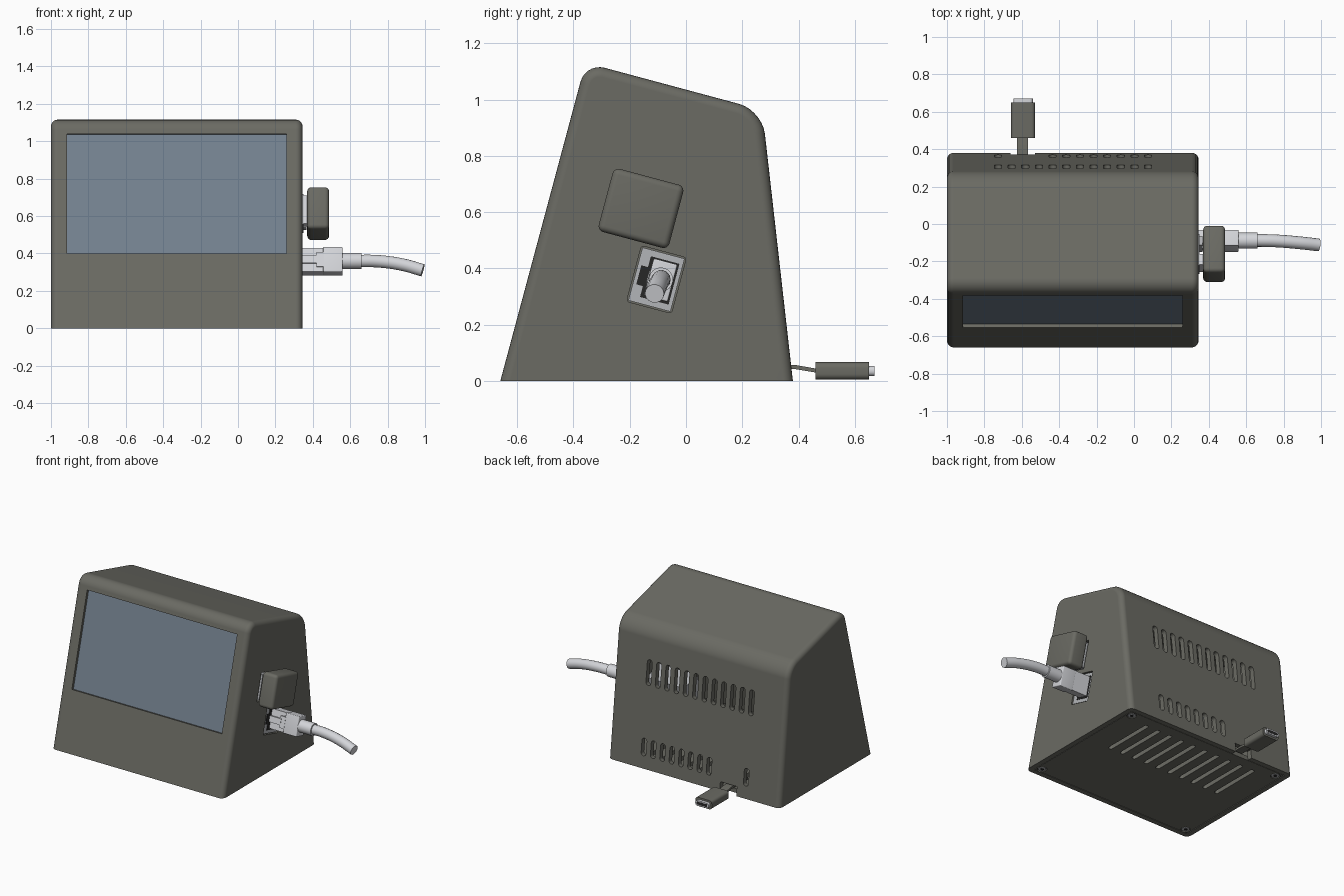
import bpy, bmesh
from math import radians, sin, cos
from mathutils import Matrix, Vector

if "Cube" in bpy.data.objects:
    bpy.data.objects.remove(bpy.data.objects["Cube"])

TILT = radians(-15)      # lean of the screen and the boards behind it
BACK = radians(6.5)      # lean of the back wall


def material(name, rgb):
    m = bpy.data.materials.new(name)
    m.use_nodes = True
    m.diffuse_color = (*rgb, 1)
    m.node_tree.nodes["Principled BSDF"].inputs["Base Color"].default_value = (*rgb, 1)
    return m


CASE = material("warm grey case", (0.145, 0.145, 0.125))
GLASS = material("blue grey screen", (0.175, 0.22, 0.275))
PALE = material("pale grey plastic", (0.66, 0.67, 0.70))
METAL = material("port metal", (0.45, 0.46, 0.48))
DARK = material("dark opening", (0.02, 0.02, 0.02))


def finish(bm, name, mat, smooth=True):
    bmesh.ops.recalc_face_normals(bm, faces=bm.faces)
    me = bpy.data.meshes.new(name)
    bm.to_mesh(me)
    bm.free()
    ob = bpy.data.objects.new(name, me)
    bpy.context.collection.objects.link(ob)
    me.materials.append(mat)
    if smooth:
        shade(ob)
    return ob


def shade(ob):
    bpy.ops.object.select_all(action='DESELECT')
    ob.select_set(True)
    bpy.context.view_layer.objects.active = ob
    bpy.ops.object.shade_smooth_by_angle(angle=radians(30))


def round_edges(bm, edges, r, segments=5):
    bmesh.ops.bevel(bm, geom=edges, offset=r, segments=segments, profile=0.5,
                    affect='EDGES', clamp_overlap=False)


def block(name, x0, x1, yz, size, mat=CASE, tilt=0.0, axis=None, r=0.0):
    """Box from x0 to x1, rounded along one axis (0, 1, 2) or on all edges."""
    bm = bmesh.new()
    bmesh.ops.create_cube(bm, size=1)
    bmesh.ops.scale(bm, vec=(x1 - x0, *size), verts=bm.verts)
    if r:
        edges = [e for e in bm.edges if axis is None or
                 abs((e.verts[0].co - e.verts[1].co).normalized()[axis]) > 0.9]
        round_edges(bm, edges, r)
    bm.transform(Matrix.Translation(((x0 + x1) / 2, *yz)) @ Matrix.Rotation(tilt, 4, 'X'))
    return finish(bm, name, mat)


def rod(name, r, depth, pos, mat, along_x=False, sides=24):
    bm = bmesh.new()
    bmesh.ops.create_cone(bm, cap_ends=True, segments=sides, radius1=r, radius2=r, depth=depth)
    turn = Matrix.Rotation(radians(90 if along_x else 0), 4, 'Y')
    bm.transform(Matrix.Translation(pos) @ turn)
    return finish(bm, name, mat)


def prism(name, x0, x1, outline, mat, corner_r=None, side_r=0):
    """Side outline pushed along x; corner_r rounds chosen corners by index."""
    bm = bmesh.new()
    ends = [[bm.verts.new((x, y, z)) for y, z in outline] for x in (x0, x1)]
    for end in ends:
        bm.faces.new(end)
    n = len(outline)
    for i in range(n):
        j = (i + 1) % n
        bm.faces.new((ends[0][i], ends[0][j], ends[1][j], ends[1][i]))
    bmesh.ops.recalc_face_normals(bm, faces=bm.faces)
    for i, r in (corner_r or {}).items():
        y, z = outline[i]
        edges = [e for e in bm.edges
                 if all((v.co.yz - Vector((y, z))).length < 1e-4 for v in e.verts)]
        round_edges(bm, edges, r, 7)
    if side_r:
        bm.normal_update()
        caps = {e for f in bm.faces if abs(f.normal.x) > 0.99 for e in f.edges}
        round_edges(bm, [e for e in caps if max(v.co.z for v in e.verts) > 1e-4], side_r)
    return finish(bm, name, mat)


def cut(target, cutter):
    cutter.hide_render = True
    mod = target.modifiers.new("cut", 'BOOLEAN')
    mod.operation, mod.solver, mod.object = 'DIFFERENCE', 'EXACT', cutter
    bpy.context.view_layer.objects.active = target
    bpy.ops.object.modifier_apply(modifier=mod.name)
    bpy.data.objects.remove(cutter)


def shift(yz, u, v=0.0):
    """Move a side position by u away from the screen and v up along it."""
    return (yz[0] + u * cos(TILT) - v * sin(TILT), yz[1] + u * sin(TILT) + v * cos(TILT))


# Hollow wedge case
case = prism("case", -1, 0.345, [(-0.66, 0), (-0.357, 1.131), (0.271, 0.9625), (0.38, 0)],
             CASE, {1: 0.07, 2: 0.085}, 0.035)
cut(case, prism("cavity", -0.965, 0.31,
                [(-0.651, -0.1), (-0.332, 1.088), (0.239, 0.935), (0.356, -0.1)],
                CASE, {1: 0.03, 2: 0.05}))

# Screen window, with the panel set just behind it
window = (-0.467, 0.72)
cut(case, block("window", -0.915, 0.26, window, (0.2, 0.662), tilt=TILT))
block("screen", -0.93, 0.275, shift(window, 0.028), (0.02, 0.69), GLASS, TILT)

# Back vents: a full upper row, and a lower row with a gap above the cable
STEP = 0.0729
for z, height, columns in ((0.65, 0.175, range(12)), (0.145, 0.12, [0, *range(4, 12)])):
    for i in columns:
        x = -0.727 + i * STEP
        cut(case, block("vent", x - 0.019, x + 0.019, (0.38 - 0.1136 * z, z),
                        (0.14, height), tilt=BACK, axis=1, r=0.0185))
cut(case, block("cable_notch", -0.66, -0.53, (0.38, 0.02), (0.12, 0.09)))

# Side openings for the two ports
usb, net = (-0.16, 0.613), (-0.105, 0.36)
cut(case, block("usb_opening", 0.25, 0.4, usb, (0.2, 0.195), tilt=TILT))
cut(case, block("network_opening", 0.25, 0.4, net, (0.165, 0.205), tilt=TILT, axis=0, r=0.01))
shade(case)
case.modifiers.new("even_shading", 'WEIGHTED_NORMAL').keep_sharp = True

# Base plate with long slits and four corner screws
base = block("base_plate", -0.961, 0.306, (-0.14, 0.016), (0.962, 0.03))
for i in range(10):
    x = -0.771 + i * 0.098
    cut(base, block("slit", x - 0.015, x + 0.015, (0.077, 0.016), (0.378, 0.1), axis=2, r=0.0145))
screws = [(x, y) for x in (-0.925, 0.27) for y in (-0.59, 0.3)]
for x, y in screws:
    cut(base, rod("screw_recess", 0.031, 0.024, (x, y, 0), CASE))
    rod("screw_head", 0.026, 0.012, (x, y, 0.009), METAL)
    rod("screw_socket", 0.012, 0.004, (x, y, 0.002), DARK, sides=6)
shade(base)

# Circuit board and port housings inside the case
block("circuit_board", -0.75, 0.29, (-0.27, 0.52), (0.02, 0.62), CASE, TILT)
block("usb_port", 0.05, 0.35, usb, (0.175, 0.17), METAL, TILT)
block("network_port", 0.02, 0.338, net, (0.155, 0.195), METAL, TILT)
block("network_port_hole", 0.336, 0.341, shift(net, 0.012), (0.105, 0.15), DARK, TILT)
block("network_latch_hole", 0.336, 0.341, shift(net, -0.05), (0.03, 0.07), DARK, TILT)

# Wireless dongle in the upper port
block("dongle", 0.37, 0.487, usb, (0.26, 0.232), CASE, TILT, r=0.022)
block("dongle_plug", 0.3, 0.38, shift(usb, -0.05), (0.06, 0.155), PALE, TILT)
block("port_lip", 0.3, 0.365, shift(usb, 0.055), (0.05, 0.14), METAL, TILT)

# Network plug, latch, boot and cable
plug = (-0.09, 0.358)
block("network_plug_nose", 0.3, 0.46, shift(plug, 0.006), (0.074, 0.132), PALE, TILT)
block("network_plug_grip", 0.455, 0.56, plug, (0.0875, 0.137), PALE, TILT, r=0.006)
block("network_plug_latch", 0.32, 0.43, shift(plug, -0.04), (0.016, 0.042), PALE, TILT)
block("network_latch_bridge", 0.42, 0.46, shift(plug, -0.036), (0.018, 0.08), PALE, TILT)
rod("cable_boot", 0.043, 0.11, (0.605, -0.089, 0.36), PALE, along_x=True)
path = bpy.data.curves.new("network_cable", 'CURVE')
path.dimensions, path.bevel_depth, path.bevel_resolution = '3D', 0.034, 5
path.use_fill_caps = True
spline = path.splines.new('BEZIER')
route = [(0.63, -0.088, 0.36), (0.75, -0.09, 0.358), (0.88, -0.1, 0.34), (0.988, -0.112, 0.31)]
spline.bezier_points.add(len(route) - 1)
for point, co in zip(spline.bezier_points, route):
    point.co = co
    point.handle_left_type = point.handle_right_type = 'AUTO'
cable = bpy.data.objects.new("network_cable", path)
bpy.context.collection.objects.link(cable)
path.materials.append(PALE)
bpy.ops.object.select_all(action='DESELECT')
cable.select_set(True)
bpy.context.view_layer.objects.active = cable
bpy.ops.object.convert(target='MESH')
shade(cable)

# Flat power lead out of the back, with its plug
prism("power_lead", -0.625, -0.567, [(0.2, 0.056), (0.39, 0.056), (0.47, 0.042),
                                     (0.47, 0.028), (0.385, 0.042), (0.2, 0.042)], CASE)
block("power_plug", -0.657, -0.529, (0.555, 0.035), (0.19, 0.062), CASE, axis=1, r=0.02)
block("power_plug_tip", -0.645, -0.541, (0.655, 0.035), (0.03, 0.036), PALE, axis=1, r=0.016)
block("power_plug_hole", -0.635, -0.551, (0.669, 0.035), (0.004, 0.02), DARK, axis=1, r=0.009)
